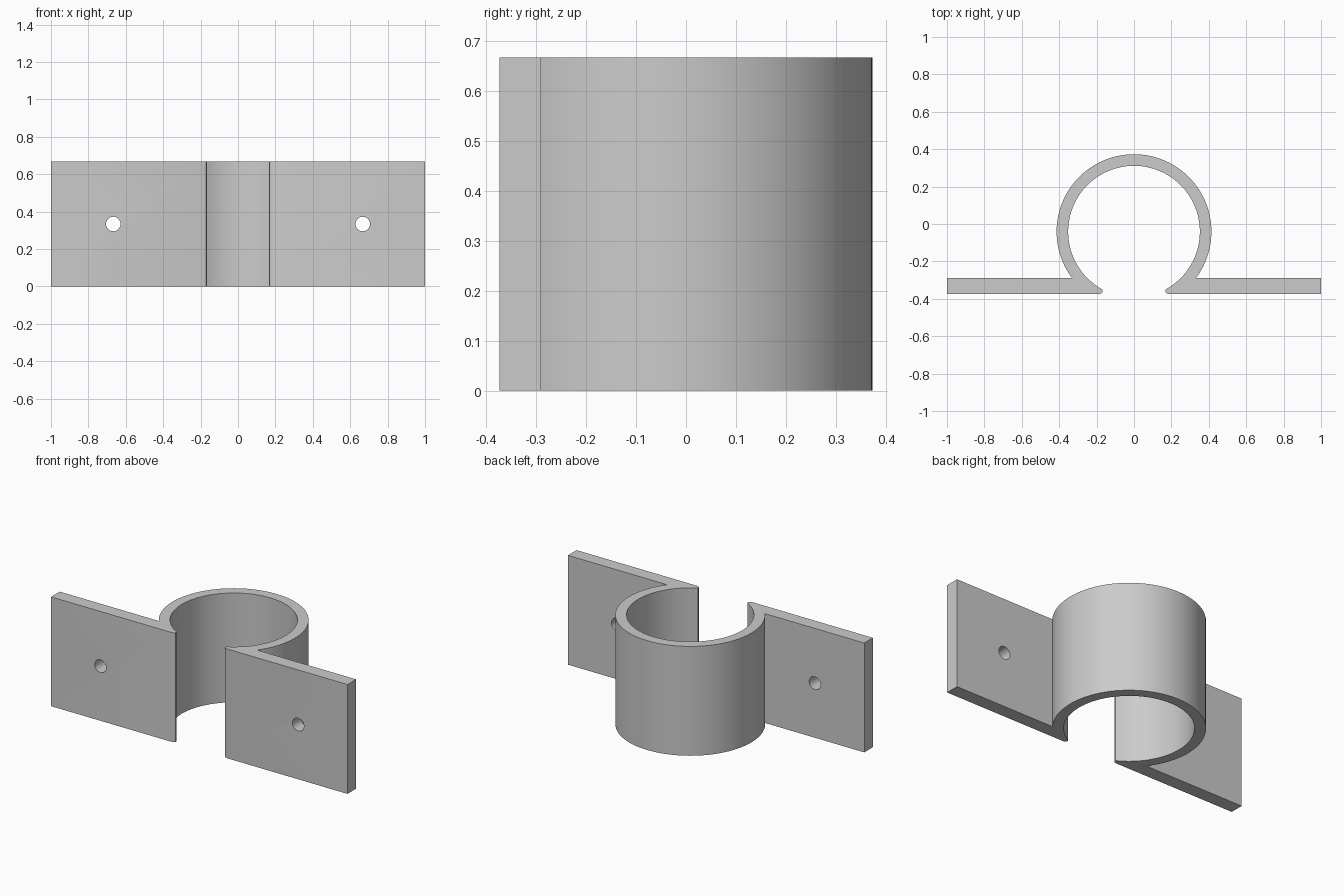
import bpy, bmesh
from math import sin, cos, pi, atan2, asin, radians

cube = bpy.data.objects.get("Cube")
if cube:
    bpy.data.objects.remove(cube, do_unlink=True)

HEIGHT = 0.667
CENTRE_Y, R_OUT, R_IN = -0.041, 0.414, 0.352
FRONT, BACK = -0.373, -0.29      # flange faces
TIP_X, TIP_Y = 0.17, -0.349      # end of the inner wall
STEPS = 48

grey = bpy.data.materials.new("plain grey")
grey.use_nodes = True
grey.diffuse_color = (0.6, 0.6, 0.6, 1)
grey.node_tree.nodes["Principled BSDF"].inputs["Base Color"].default_value = (0.6, 0.6, 0.6, 1)


def arc(radius, start, end, steps=STEPS):
    angles = [start + (end - start) * i / steps for i in range(steps + 1)]
    return [(radius * cos(a), CENTRE_Y + radius * sin(a)) for a in angles]


# Half of the clamp outline, from the top of the ring round to the inner top
join = asin((BACK - CENTRE_Y) / R_OUT)
tip = atan2(TIP_Y - CENTRE_Y, TIP_X)
half = arc(R_OUT, pi / 2, join)
half += [(1, BACK), (1, FRONT)]
half += [(0.182, FRONT), (0.174, -0.370), (0.168, -0.363), (0.167, -0.355)]
half += arc(R_IN, tip, pi / 2)
outline = half + [(-x, y) for x, y in reversed(half[1:-1])]

# The shared seam at the top of the ring splits the outline into two halves
bm = bmesh.new()
right = [bm.verts.new((x, y, 0)) for x, y in half]
left = [right[0]] + [bm.verts.new((-x, y, 0)) for x, y in half[1:-1]] + [right[-1]]
faces = [bm.faces.new(right), bm.faces.new(left)]
bmesh.ops.dissolve_edges(bm, edges=[e for e in bm.edges if len(e.link_faces) == 2])
made = bmesh.ops.extrude_face_region(bm, geom=bm.faces[:])
top = [v for v in made["geom"] if isinstance(v, bmesh.types.BMVert)]
bmesh.ops.translate(bm, verts=top, vec=(0, 0, HEIGHT))
bmesh.ops.recalc_face_normals(bm, faces=bm.faces[:])
mesh = bpy.data.meshes.new("pipe_clamp")
bm.to_mesh(mesh)
bm.free()
clamp = bpy.data.objects.new("pipe_clamp", mesh)
bpy.context.collection.objects.link(clamp)
mesh.materials.append(grey)

# Screw holes through both flanges
for side, name in ((-1, "right"), (1, "left")):
    bpy.ops.mesh.primitive_cylinder_add(
        vertices=32, radius=0.039, depth=0.3,
        location=(side * 0.667, (FRONT + BACK) / 2, HEIGHT / 2), rotation=(pi / 2, 0, 0))
    cutter = bpy.context.object
    cutter.name = name + "_screw_hole_cutter"
    cutter.data.materials.append(grey)
    cutter.hide_render = True
    cut = clamp.modifiers.new(name + " screw hole", "BOOLEAN")
    cut.operation, cut.solver, cut.object = "DIFFERENCE", "EXACT", cutter
    bpy.ops.object.select_all(action="DESELECT")
    clamp.select_set(True)
    bpy.context.view_layer.objects.active = clamp
    bpy.ops.object.modifier_apply(modifier=cut.name)
    bpy.data.objects.remove(cutter, do_unlink=True)

bpy.ops.object.shade_smooth_by_angle(angle=radians(30))
